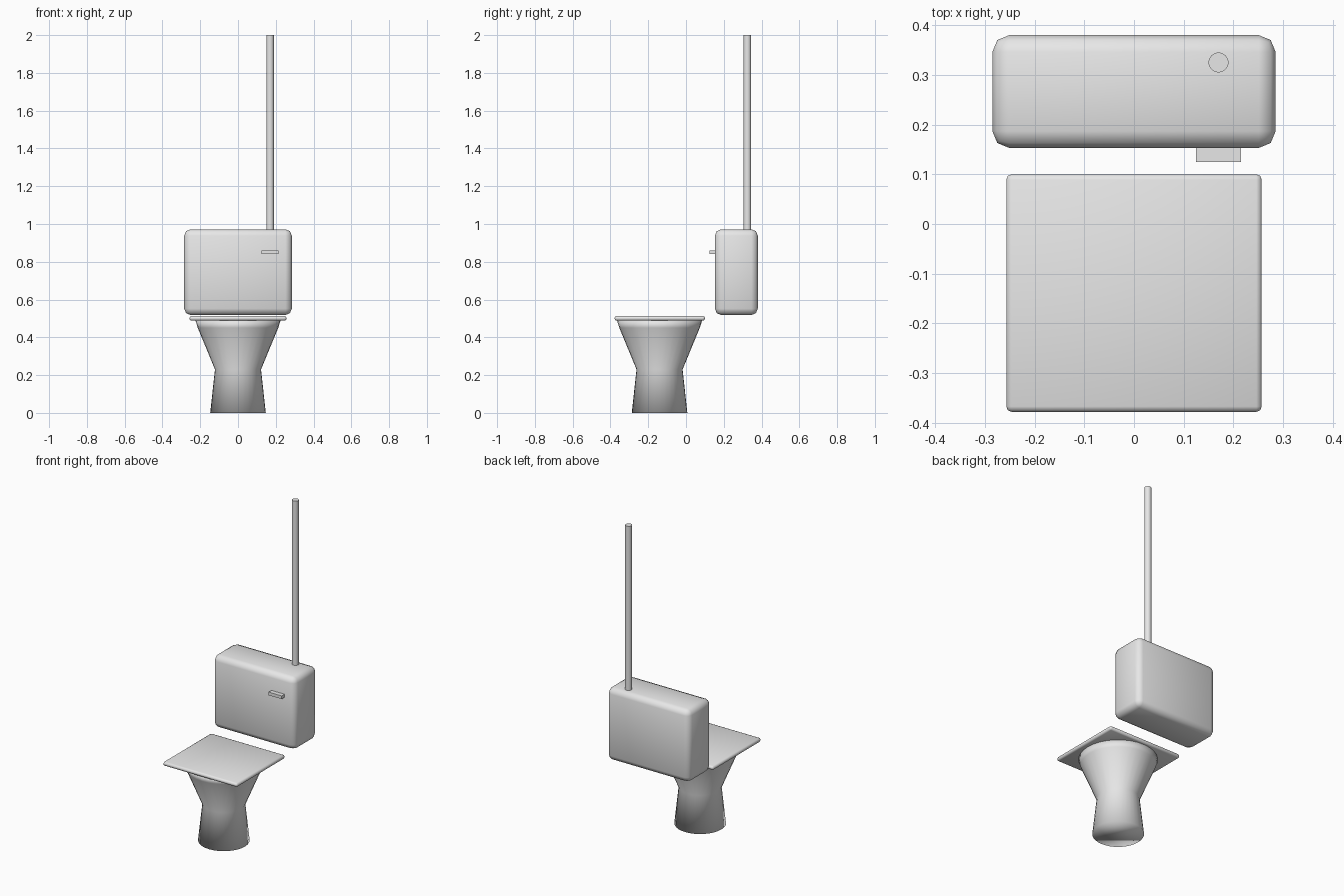
import bpy
import bmesh
import math

cube = bpy.data.objects.get("Cube")
if cube:
    bpy.data.objects.remove(cube, do_unlink=True)

grey = bpy.data.materials.new("plain_grey")
grey.use_nodes = True
colour = (0.8, 0.8, 0.8, 1)
grey.diffuse_color = colour
grey.node_tree.nodes["Principled BSDF"].inputs["Base Color"].default_value = colour


def finish(bm, name, smooth=False):
    """Turn a bmesh into a named, coloured object."""
    bmesh.ops.recalc_face_normals(bm, faces=bm.faces)
    for f in bm.faces:
        f.smooth = smooth
    mesh = bpy.data.meshes.new(name)
    bm.to_mesh(mesh)
    bm.free()
    mesh.materials.append(grey)
    obj = bpy.data.objects.new(name, mesh)
    bpy.context.collection.objects.link(obj)
    return obj


def box(name, low, high, bevel=0):
    """Box between two corners, with optional rounded edges."""
    bm = bmesh.new()
    bmesh.ops.create_cube(bm, size=1)
    for v in bm.verts:
        v.co = [(a + b) / 2 + c * (b - a) for a, b, c in zip(low, high, v.co)]
    if bevel:
        bmesh.ops.bevel(bm, geom=bm.edges[:], offset=bevel, segments=2,
                        profile=0.5, affect='EDGES')
    return finish(bm, name, smooth=bevel > 0)


def turned(name, x, y, profile, sides=32):
    """Closed round solid from (radius, height) pairs."""
    bm = bmesh.new()
    rings = []
    for r, z in profile:
        ring = []
        for i in range(sides):
            a = math.tau * i / sides
            ring.append(bm.verts.new((x + r * math.cos(a), y + r * math.sin(a), z)))
        rings.append(ring)
    for lower, upper in zip(rings, rings[1:]):
        for i in range(sides):
            j = (i + 1) % sides
            bm.faces.new((lower[i], lower[j], upper[j], upper[i]))
    bm.faces.new(rings[0][::-1])
    bm.faces.new(rings[-1])
    return finish(bm, name, smooth=True)


# Pedestal and bowl
turned("bowl", 0, -0.14, [(0.147, 0), (0.122, 0.23), (0.213, 0.45), (0.225, 0.488)])

# Flat square lid over the bowl
box("lid", (-0.257, -0.378, 0.488), (0.257, 0.1, 0.513), 0.011)

# Water tank with its flush handle
box("tank", (-0.285, 0.153, 0.518), (0.285, 0.38, 0.972), 0.034)
box("flush_handle", (0.125, 0.125, 0.84), (0.215, 0.16, 0.86))

# Tall supply pipe rising from the tank
pipe = turned("supply_pipe", 0.17, 0.325, [(0.02, 0.9), (0.02, 2)])
bpy.ops.object.select_all(action='DESELECT')
pipe.select_set(True)
bpy.context.view_layer.objects.active = pipe
bpy.ops.object.shade_smooth_by_angle(angle=math.radians(40))
